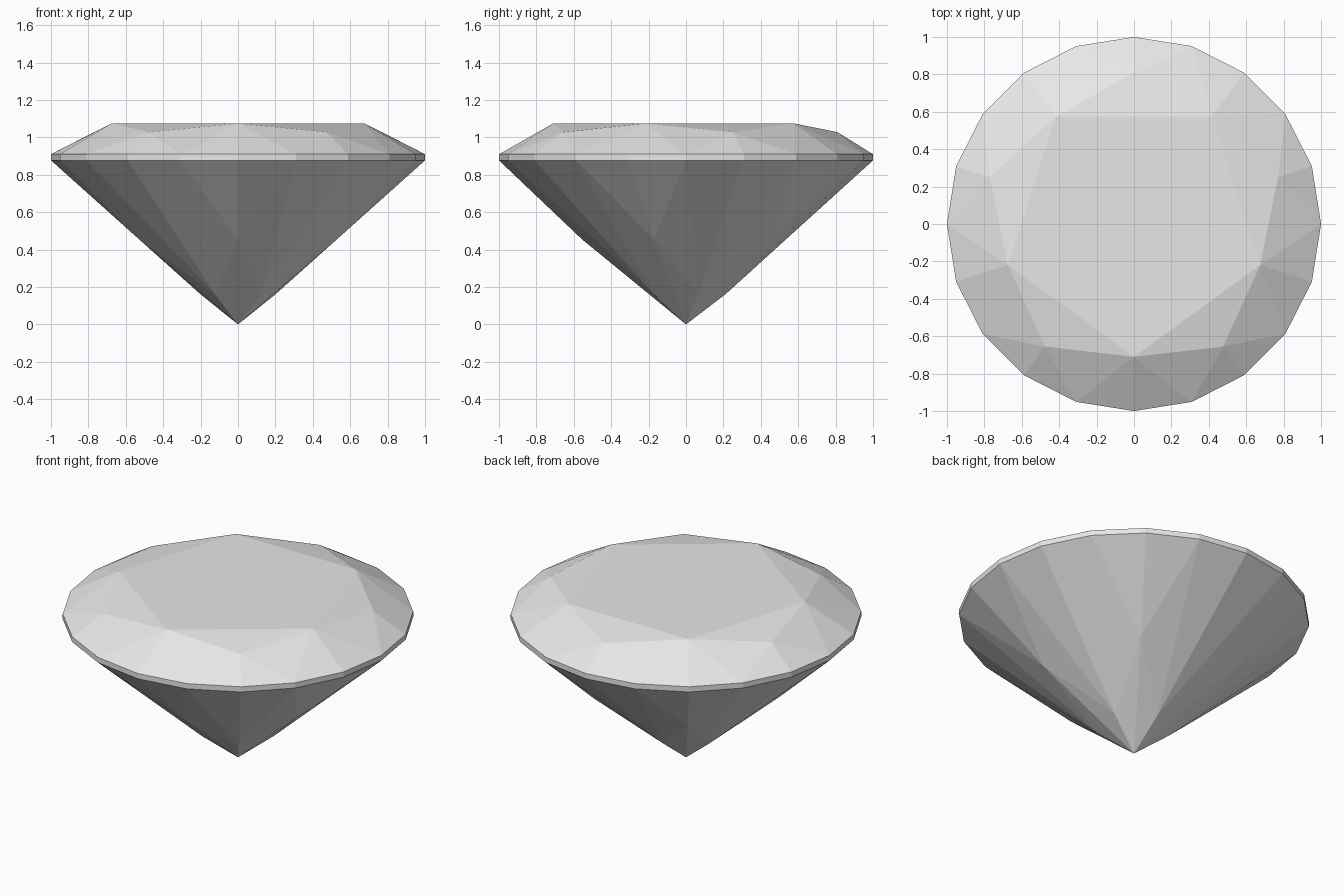
import bpy, bmesh
from math import cos, sin, radians

cube = bpy.data.objects.get("Cube")
if cube:
    bpy.data.objects.remove(cube, do_unlink=True)

SEG = 5                     # fivefold cut
STEP = 360 / (SEG * 4)      # girdle spacing

mat = bpy.data.materials.new("pale_grey_stone")
mat.use_nodes = True
grey = (0.8, 0.8, 0.8, 1)
mat.diffuse_color = grey
mat.node_tree.nodes["Principled BSDF"].inputs["Base Color"].default_value = grey

bm = bmesh.new()


def ring(count, radius, z, start):
    """Evenly spaced vertices, anticlockwise from above."""
    angles = [radians(start + i * 360 / count) for i in range(count)]
    return [bm.verts.new((radius * cos(a), radius * sin(a), z)) for a in angles]


# Rings from the table down to the culet
table = ring(SEG, 0.71, 1.075, -90)
star = ring(SEG, 0.81, 1.028, -90 + 2 * STEP)
girdle_top = ring(SEG * 4, 1.0, 0.91, -90)
girdle_low = ring(SEG * 4, 1.0, 0.877, -90)
pavilion = ring(SEG, 0.556, 0.455, -90)
lower = ring(SEG, 0.213, 0.163, -90 + 2 * STEP)
culet = bm.verts.new((0, 0, 0))


def half_facets(main, between, girdle):
    """Fan facets joining the main and in-between points to the girdle."""
    for k in range(SEG):
        nxt = (k + 1) % SEG
        g = [girdle[(4 * k + j) % len(girdle)] for j in range(5)]
        for tri in ((main[k], g[0], g[1]), (main[k], g[1], between[k]),
                    (between[k], g[1], g[2]), (between[k], g[2], g[3]),
                    (between[k], g[3], main[nxt]), (main[nxt], g[3], g[4])):
            bm.faces.new(tri)


# Crown: table, star facets, bezel and upper half facets
bm.faces.new(table)
for k in range(SEG):
    bm.faces.new((table[k], star[k], table[(k + 1) % SEG]))
half_facets(table, star, girdle_top)

# Girdle band
for i in range(len(girdle_top)):
    j = (i + 1) % len(girdle_top)
    bm.faces.new((girdle_low[i], girdle_low[j], girdle_top[j], girdle_top[i]))

# Pavilion: lower half facets and the facets meeting at the culet
half_facets(pavilion, lower, girdle_low)
for k in range(SEG):
    bm.faces.new((culet, lower[k], pavilion[k]))
    bm.faces.new((culet, pavilion[(k + 1) % SEG], lower[k]))

bmesh.ops.recalc_face_normals(bm, faces=bm.faces[:])
mesh = bpy.data.meshes.new("cut_gemstone")
bm.to_mesh(mesh)
bm.free()
mesh.materials.append(mat)
gem = bpy.data.objects.new("cut_gemstone", mesh)
bpy.context.collection.objects.link(gem)
